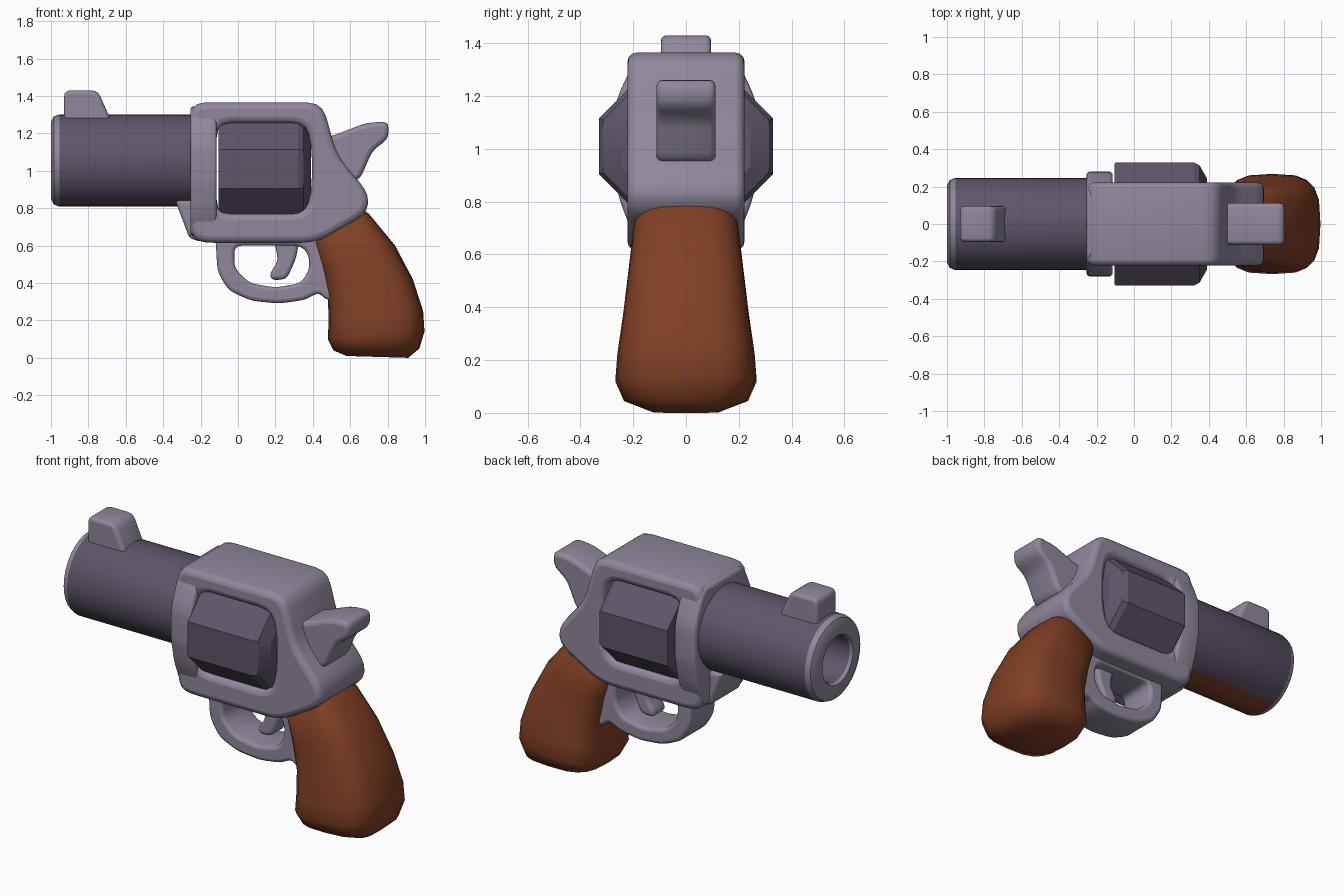
import bpy
from math import sin, cos, pi, radians, copysign
from mathutils import Vector

cube = bpy.data.objects.get("Cube")
if cube:
    bpy.data.objects.remove(cube, do_unlink=True)


def make_material(name, rgb):
    mat = bpy.data.materials.new(name)
    mat.use_nodes = True
    mat.diffuse_color = (*rgb, 1)
    mat.node_tree.nodes["Principled BSDF"].inputs["Base Color"].default_value = (*rgb, 1)
    return mat


light_metal = make_material("light metal", (0.285, 0.245, 0.33))
dark_metal = make_material("dark metal", (0.115, 0.09, 0.14))
wood = make_material("brown wood", (0.22, 0.05, 0.018))


def finish(obj, angle=35):
    bpy.ops.object.select_all(action="DESELECT")
    obj.select_set(True)
    bpy.context.view_layer.objects.active = obj
    bpy.ops.object.shade_smooth_by_angle(angle=radians(angle))
    return obj


def rounded(points, radius):
    """Replace every corner of a closed outline with a short curve."""
    result = []
    pts = [Vector(p) for p in points]
    for i, p in enumerate(pts):
        ends = []
        for q in (pts[i - 1], pts[(i + 1) % len(pts)]):
            d = q - p
            ends.append(p + d.normalized() * min(radius, d.length * 0.45))
        for k in range(4):
            t = k / 3
            result.append(ends[0] * (1 - t) ** 2 + p * 2 * t * (1 - t) + ends[1] * t * t)
    return result


def plate(name, loops, half, bevel, mat, radius=0.04, along_x=False, centre=0):
    """Filled outline (later loops are holes) given thickness and soft edges."""
    curve = bpy.data.curves.new(name + " outline", "CURVE")
    curve.dimensions = "2D"
    curve.fill_mode = "BOTH"
    curve.extrude = half - bevel
    curve.bevel_depth = bevel
    curve.bevel_resolution = 2
    curve.offset = -bevel
    for loop in loops:
        pts = rounded(loop, radius)
        spline = curve.splines.new("POLY")
        spline.points.add(len(pts) - 1)
        for sp, p in zip(spline.points, pts):
            sp.co = (p.x, p.y, 0, 1)
        spline.use_cyclic_u = True
    source = bpy.data.objects.new(name + " outline", curve)
    bpy.context.collection.objects.link(source)
    graph = bpy.context.evaluated_depsgraph_get()
    mesh = bpy.data.meshes.new_from_object(source.evaluated_get(graph))
    bpy.data.objects.remove(source, do_unlink=True)
    mesh.materials.clear()
    mesh.materials.append(mat)
    obj = bpy.data.objects.new(name, mesh)
    obj.rotation_euler = (pi / 2, 0, pi / 2 if along_x else 0)
    obj.location.x = centre
    bpy.context.collection.objects.link(obj)
    return finish(obj)


def loft(name, rings, mats, angle=35):
    """Skin a row of equal rings and cap both ends."""
    n = len(rings[0])
    verts = [v for ring in rings for v in ring]
    faces = [tuple(reversed(range(n))), tuple(range(len(verts) - n, len(verts)))]
    for r in range(len(rings) - 1):
        for i in range(n):
            a, b = r * n + i, r * n + (i + 1) % n
            faces.append((a, b, b + n, a + n))
    mesh = bpy.data.meshes.new(name)
    mesh.from_pydata(verts, [], faces)
    for mat in mats:
        mesh.materials.append(mat)
    obj = bpy.data.objects.new(name, mesh)
    bpy.context.collection.objects.link(obj)
    bpy.context.view_layer.objects.active = obj
    obj.select_set(True)
    bpy.ops.object.mode_set(mode="EDIT")
    bpy.ops.mesh.select_all(action="SELECT")
    bpy.ops.mesh.normals_make_consistent(inside=False)
    bpy.ops.object.mode_set(mode="OBJECT")
    return finish(obj, angle)


# Barrel with rounded muzzle, hollow bore and a brown underside
AXIS = 1.055
profile = [(-0.2, 0.247), (-0.955, 0.247), (-0.985, 0.235), (-1, 0.205),
           (-1, 0.145), (-0.985, 0.135), (-0.6, 0.13)]
barrel = loft("barrel", [[(x, r * cos(2 * pi * i / 32), AXIS + r * sin(2 * pi * i / 32))
                          for i in range(32)] for x, r in profile],
              [dark_metal, light_metal, wood])
for face in barrel.data.polygons:
    c = face.center
    reach = Vector((c.y, c.z - AXIS)).length
    if c.x < -0.957 and reach > 0.132:
        face.material_index = 1
    elif reach > 0.2 and face.normal.z < -0.93:
        face.material_index = 2

# Front sight
plate("front_sight", [[(-0.93, 1.25), (-0.93, 1.43), (-0.75, 1.43), (-0.67, 1.25)]],
      0.095, 0.02, light_metal, 0.035)

# Frame with the side window
frame_outline = [(-0.255, 1.365), (0.45, 1.365), (0.53, 1.08), (0.7, 0.88), (0.69, 0.77),
                 (0.42, 0.615), (-0.21, 0.615), (-0.255, 0.67)]
window = [(-0.115, 1.255), (0.36, 1.255), (0.395, 1.13), (0.395, 0.9), (0.36, 0.77), (-0.115, 0.77)]
plate("frame", [frame_outline, window], 0.222, 0.035, light_metal, 0.08)

# Collar swelling around the rear of the barrel
side = [(0.19, 0.65), (0.25, 0.8), (0.28, 0.94), (0.28, 1.13), (0.25, 1.22), (0.19, 1.345)]
plate("barrel_collar", [side + [(-y, z) for y, z in reversed(side)]],
      0.07, 0.018, light_metal, 0.04, True, -0.184)

# Lug under the barrel
plate("barrel_lug", [[(-0.335, 0.84), (-0.26, 0.64), (-0.2, 0.62), (-0.2, 0.84)]],
      0.14, 0.02, light_metal, 0.02)

# Eight-sided drum, tapered at the rear
octagon = [(0.33, 0.105), (0.105, 0.33), (-0.105, 0.33), (-0.33, 0.105),
           (-0.33, -0.105), (-0.105, -0.33), (0.105, -0.33), (0.33, -0.105)]
loft("drum", [[(x, y * s, 1.01 + z * s) for y, z in octagon]
              for x, s in ((-0.105, 0.98), (-0.095, 1), (0.32, 1), (0.35, 0.95), (0.39, 0.74))],
     [dark_metal], 25)

# Hammer
plate("hammer", [[(0.45, 1.17), (0.54, 1.2), (0.68, 1.255), (0.805, 1.265), (0.805, 1.17),
                  (0.72, 1.11), (0.65, 0.95), (0.5, 0.93)]], 0.112, 0.025, light_metal)

# Trigger guard and trigger
guard = [(-0.12, 0.64), (-0.11, 0.46), (-0.05, 0.36), (0.07, 0.305), (0.22, 0.29),
         (0.36, 0.31), (0.43, 0.35), (0.47, 0.31), (0.54, 0.3), (0.54, 0.5), (0.46, 0.64)]
opening = [(-0.02, 0.6), (-0.02, 0.48), (0.06, 0.4), (0.2, 0.375), (0.34, 0.4),
           (0.385, 0.48), (0.375, 0.56), (0.33, 0.6)]
plate("trigger_guard", [guard, opening], 0.12, 0.02, light_metal)
plate("trigger", [[(0.19, 0.64), (0.215, 0.52), (0.17, 0.45), (0.18, 0.415), (0.26, 0.42),
                   (0.31, 0.53), (0.33, 0.64)]], 0.06, 0.02, light_metal, 0.03)

# Wooden grip: front point, back point and half width of each section
sections = [((0.44, 0.68), (0.63, 0.82), 0.14), ((0.405, 0.61), (0.7, 0.77), 0.2),
            ((0.445, 0.48), (0.84, 0.6), 0.218), ((0.48, 0.33), (0.935, 0.42), 0.238),
            ((0.485, 0.2), (0.99, 0.25), 0.26), ((0.48, 0.1), (0.997, 0.14), 0.268),
            ((0.51, 0.04), (0.97, 0.05), 0.235), ((0.58, 0.01), (0.91, 0.0), 0.13)]


def grip_ring(front, back, width, n=20):
    a, b = Vector((front[0], 0, front[1])), Vector((back[0], 0, back[1]))
    ring = []
    for i in range(n):
        c, s = cos(2 * pi * i / n), sin(2 * pi * i / n)
        u, v = (copysign(abs(k) ** 0.62, k) for k in (c, s))
        ring.append((a + b) / 2 + (b - a) / 2 * u + Vector((0, width * v, 0)))
    return ring


loft("grip", [grip_ring(*s) for s in sections], [wood], 50)
